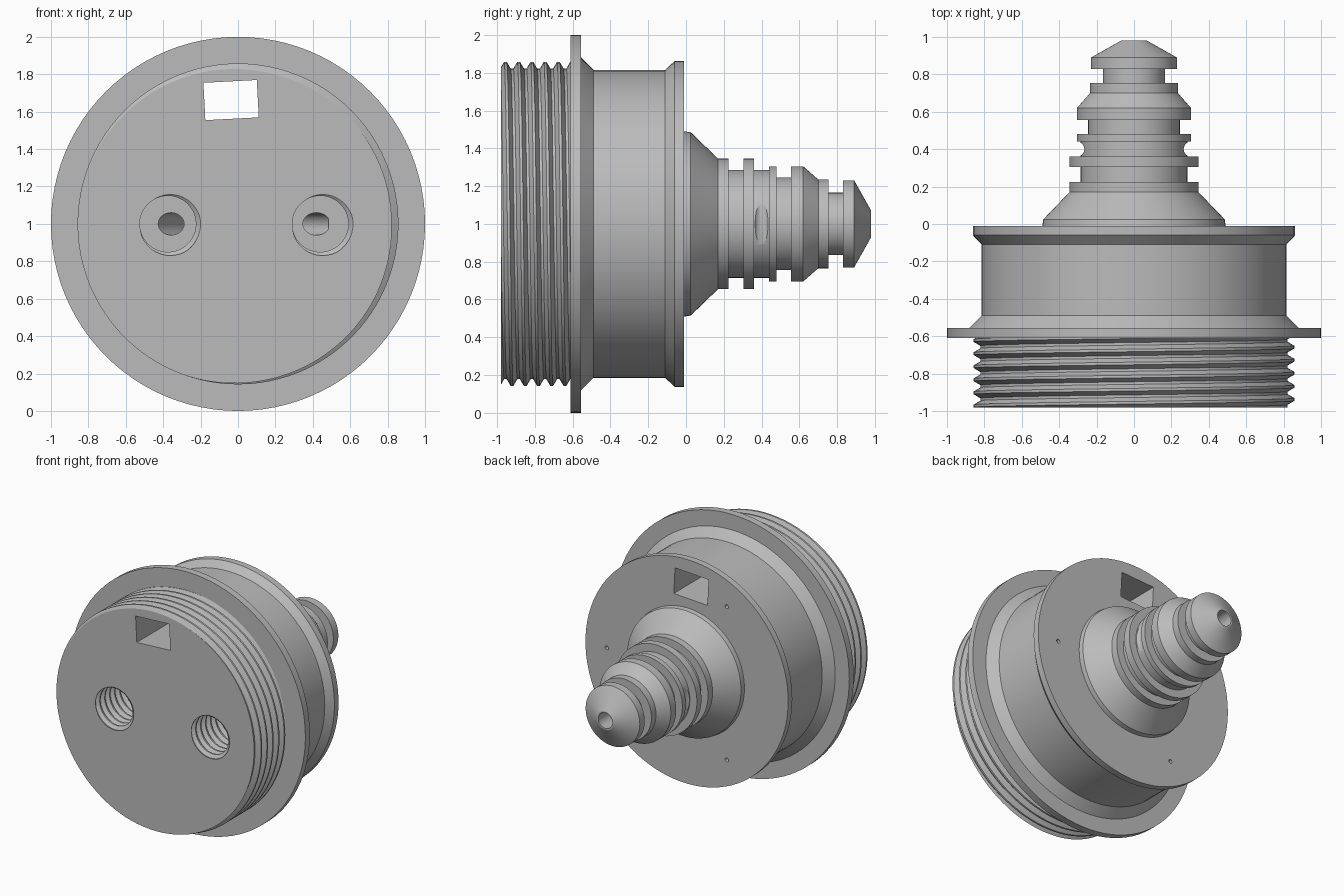
import bpy, bmesh, math
from mathutils import Vector, Matrix

if "Cube" in bpy.data.objects:
    bpy.data.objects.remove(bpy.data.objects["Cube"], do_unlink=True)

grey = bpy.data.materials.new("plain grey")
grey.use_nodes = True
colour = (0.5, 0.5, 0.5, 1)
grey.diffuse_color = colour
grey.node_tree.nodes["Principled BSDF"].inputs["Base Color"].default_value = colour

AXIS = Vector((0, 0, 1))          # the part turns about y at this height
SEG = 96


def make_object(name, bm):
    """Close open ends, clean up and link a mesh."""
    bmesh.ops.remove_doubles(bm, verts=bm.verts, dist=1e-5)
    bmesh.ops.dissolve_degenerate(bm, edges=bm.edges, dist=1e-5)
    bmesh.ops.holes_fill(bm, edges=[e for e in bm.edges if e.is_boundary], sides=0)
    bmesh.ops.recalc_face_normals(bm, faces=bm.faces)
    mesh = bpy.data.meshes.new(name)
    bm.to_mesh(mesh)
    bm.free()
    mesh.materials.append(grey)
    obj = bpy.data.objects.new(name, mesh)
    bpy.context.collection.objects.link(obj)
    return obj


def lathe(name, profile):
    """Turn (y, radius) points about the long axis."""
    bm = bmesh.new()
    verts = [bm.verts.new(AXIS + Vector((r, y, 0))) for y, r in profile]
    edges = [bm.edges.new(pair) for pair in zip(verts, verts[1:])]
    bmesh.ops.spin(bm, geom=verts + edges, cent=AXIS, axis=(0, 1, 0),
                   angle=math.tau, steps=SEG)
    return make_object(name, bm)


def thread(name, centre, y0, y1, root, crest, pitch, seg):
    """Right-handed helical thread as a closed solid along y."""
    keys = [(0, root), (0.2, root), (0.5, crest), (0.7, crest), (1, root)]

    def radius(phase):
        phase %= 1
        for (a, ra), (b, rb) in zip(keys, keys[1:]):
            if phase <= b:
                return ra + (rb - ra) * (phase - a) / (b - a)

    turns = int((y1 - y0) / pitch) + 3
    starts = [n + k for n in range(turns) for k, _ in keys[:-1]]
    bm = bmesh.new()
    grid = []
    for i in range(seg + 1):
        angle = math.tau * i / seg
        column = []
        for s in starts:
            y = min(max(y0 + pitch * (s - i / seg), y0), y1)
            r = radius(round((y - y0) / pitch + i / seg, 6))
            column.append(bm.verts.new(centre + Vector(
                (r * math.cos(angle), y, r * math.sin(angle)))))
        grid.append(column)
    for left, right in zip(grid, grid[1:]):
        for k in range(len(starts) - 1):
            bm.faces.new((left[k], left[k + 1], right[k + 1], right[k]))
    return make_object(name, bm)


def rod(name, start, end, radius, seg=32):
    """Cylinder between two points."""
    start, end = Vector(start), Vector(end)
    way = end - start
    turn = way.to_track_quat("Z", "Y").to_matrix().to_4x4()
    bm = bmesh.new()
    bmesh.ops.create_cone(bm, cap_ends=True, segments=seg, radius1=radius,
                          radius2=radius, depth=way.length,
                          matrix=Matrix.Translation((start + end) / 2) @ turn)
    return make_object(name, bm)


# Flange, drum and stepped nozzle
body = lathe("flanged_body", [
    (-0.61, 1.0), (-0.555, 1.0), (-0.555, 0.88), (-0.49, 0.815),
    (-0.11, 0.815), (-0.06, 0.862), (-0.01, 0.862),
    (-0.01, 0.49), (0.025, 0.485), (0.17, 0.345), (0.225, 0.345),
    (0.225, 0.285), (0.305, 0.285), (0.305, 0.345), (0.36, 0.345),
    (0.36, 0.285), (0.44, 0.285), (0.44, 0.305), (0.48, 0.305),
    (0.48, 0.245), (0.555, 0.245), (0.555, 0.305), (0.62, 0.305),
    (0.70, 0.235), (0.755, 0.235), (0.755, 0.165), (0.83, 0.165),
    (0.83, 0.23), (0.89, 0.23), (0.98, 0.07)])

# Threaded front plug
plug = thread("threaded_plug", AXIS, -0.98, -0.6, 0.822, 0.858, 0.07, SEG)

# Cutters: slanted square window through the plug and drum
bm = bmesh.new()
bmesh.ops.create_cube(bm, size=1, matrix=Matrix.Translation((-0.037, -0.5, 1.662))
                      @ Matrix.Rotation(math.radians(-3), 4, "Y")
                      @ Matrix.Diagonal((0.286, 1.3, 0.2, 1)))
cutters = [make_object("window_cutter", bm)]

# Cutters: threaded ports with slanted passages to the central bore
for side, x in (("right", -0.375), ("left", 0.44)):
    cutters.append(thread(side + "_port_cutter", Vector((x, 0, 1)),
                          -1.02, -0.5, 0.15, 0.175, 0.06, 48))
    cutters.append(rod(side + "_passage_cutter", (x, -0.53, 1), (0, 0.12, 1), 0.06))
cutters.append(rod("nozzle_bore_cutter", (0, 0.05, 1), (0, 1.1, 1), 0.06))

# Cutters: three pin holes in the back face
for k in range(3):
    a = math.tau * k / 3
    x, z = 0.68 * math.cos(a), 1 + 0.68 * math.sin(a)
    cutters.append(rod("pin_hole_cutter", (x, -0.15, z), (x, 0.05, z), 0.015, 16))

# Cutters: rounded side notches in the nozzle groove
for x in (-0.305, 0.305):
    cutters.append(rod("notch_cutter", (x, 0.4, 0.6), (x, 0.4, 1.4), 0.0395))

for obj in (body, plug):
    for cutter in cutters:
        if obj is plug and cutter.name.startswith(("pin", "notch", "nozzle")):
            continue
        mod = obj.modifiers.new(cutter.name, "BOOLEAN")
        mod.operation = "DIFFERENCE"
        mod.solver = "EXACT"
        mod.object = cutter
    bpy.ops.object.select_all(action="DESELECT")
    bpy.context.view_layer.objects.active = obj
    obj.select_set(True)
    for mod in list(obj.modifiers):
        bpy.ops.object.modifier_apply(modifier=mod.name)
    bpy.ops.object.shade_smooth_by_angle(angle=math.radians(25))

for cutter in cutters:
    bpy.data.objects.remove(cutter, do_unlink=True)
